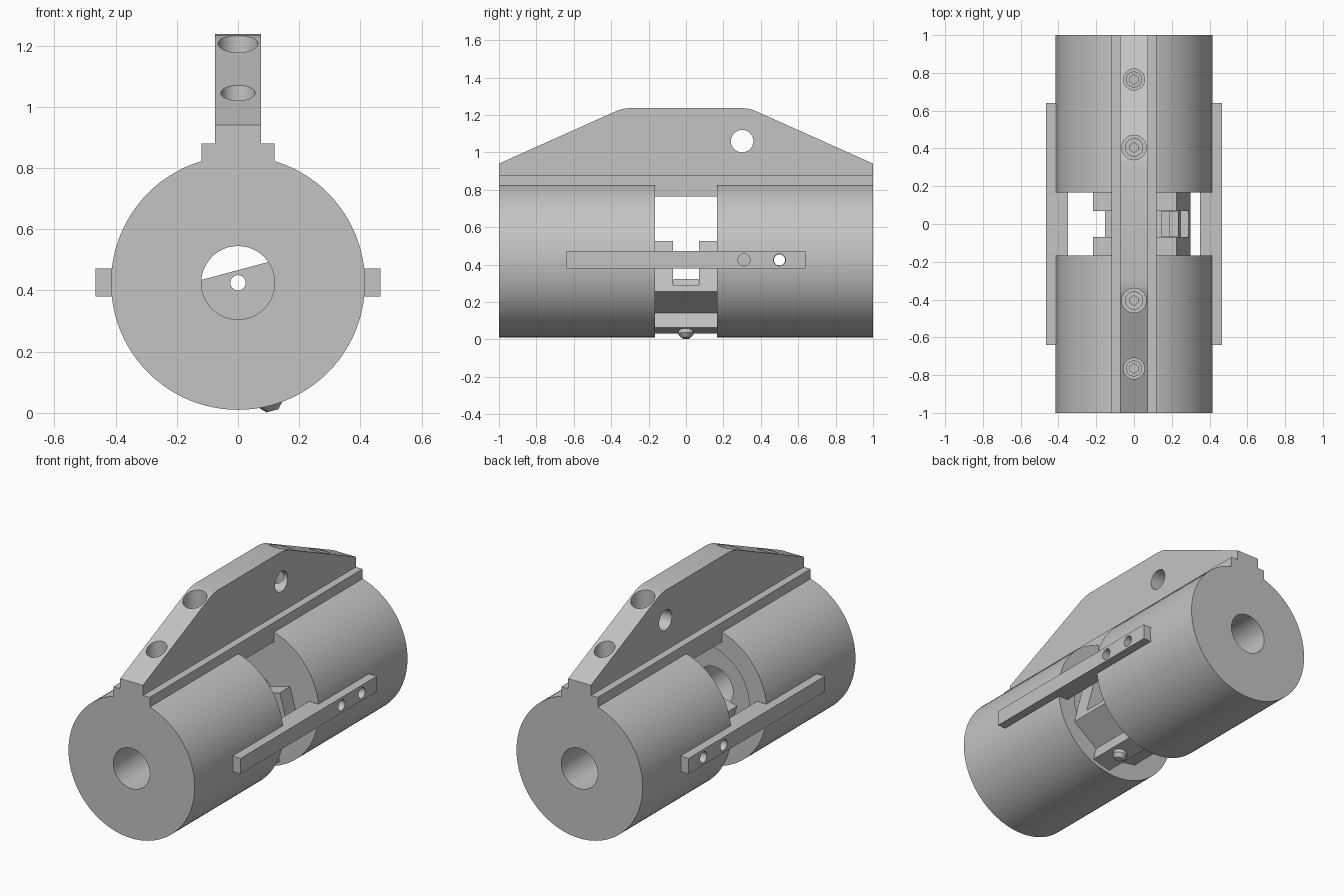
import bpy, bmesh, math
from mathutils import Matrix, Vector

cube = bpy.data.objects.get("Cube")
if cube:
    bpy.data.objects.remove(cube, do_unlink=True)

AXIS_Z = 0.425      # height of the body axis
RADIUS = 0.415
GAP = 0.167         # half width of the central gap
TILT = math.radians(-15)

grey = bpy.data.materials.new("machined_grey")
grey.use_nodes = True
COLOUR = (0.55, 0.55, 0.55, 1)
grey.diffuse_color = COLOUR
grey.node_tree.nodes["Principled BSDF"].inputs["Base Color"].default_value = COLOUR


def make(name, bm):
    bmesh.ops.recalc_face_normals(bm, faces=bm.faces)
    mesh = bpy.data.meshes.new(name)
    bm.to_mesh(mesh)
    bm.free()
    mesh.materials.append(grey)
    ob = bpy.data.objects.new(name, mesh)
    bpy.context.collection.objects.link(ob)
    return ob


def box(name, x0, x1, y0, y1, z0, z1):
    bm = bmesh.new()
    bmesh.ops.create_cube(bm, size=1)
    for v in bm.verts:
        v.co = Vector((x0 if v.co.x < 0 else x1, y0 if v.co.y < 0 else y1,
                       z0 if v.co.z < 0 else z1))
    return make(name, bm)


def rod(name, start, end, r1, r2=None, sides=48):
    """Cylinder or cone between two points."""
    start, end = Vector(start), Vector(end)
    way = end - start
    bm = bmesh.new()
    bmesh.ops.create_cone(bm, cap_ends=True, segments=sides, radius1=r1,
                          radius2=r1 if r2 is None else r2, depth=way.length)
    turn = way.to_track_quat('Z', 'Y').to_matrix().to_4x4()
    bm.transform(Matrix.Translation((start + end) / 2) @ turn)
    return make(name, bm)


def prism(name, points, depth):
    """Extrude a closed outline of 3D points along a vector."""
    bm = bmesh.new()
    face = bm.faces.new([bm.verts.new(p) for p in points])
    out = bmesh.ops.extrude_face_region(bm, geom=[face])
    moved = [g for g in out["geom"] if isinstance(g, bmesh.types.BMVert)]
    bmesh.ops.translate(bm, vec=depth, verts=moved)
    return make(name, bm)


def cut(ob, cutters):
    """Subtract the cutters, then remove them."""
    bpy.context.view_layer.objects.active = ob
    for c in cutters:
        mod = ob.modifiers.new("cut", 'BOOLEAN')
        mod.operation = 'DIFFERENCE'
        mod.solver = 'EXACT'
        mod.object = c
        bpy.ops.object.modifier_apply(modifier=mod.name)
        bpy.data.objects.remove(c, do_unlink=True)


def tilted(x, down, y=0):
    """Point in the tilted frame of the central block."""
    p = Matrix.Rotation(TILT, 3, 'Y') @ Vector((x, y, -down))
    return p + Vector((0, 0, AXIS_Z))


parts = []

# Two bored cylinder halves with recessed inner faces
for s, label in ((-1, "front"), (1, "back")):
    half = rod(label + "_cylinder", (0, s * GAP, AXIS_Z), (0, s, AXIS_Z), RADIUS, sides=96)
    cut(half, [
        rod("bore", (0, s * 0.1, AXIS_Z), (0, s * 1.1, AXIS_Z), 0.12),
        rod("recess", (0, s * 0.1, AXIS_Z), (0, s * 0.27, AXIS_Z), 0.30, sides=64),
        rod("cross_hole", (-0.6, s * 0.5, AXIS_Z), (0.6, s * 0.5, AXIS_Z), 0.03, sides=24),
    ])
    parts.append(half)

# Side bars with through and blind holes
for s, label in ((-1, "right"), (1, "left")):
    x0, x1 = sorted((s * 0.35, s * 0.465))
    bar = box(label + "_side_bar", x0, x1, -0.64, 0.64, 0.38, 0.472)
    holes = [rod("hole", (s * 0.3, y, AXIS_Z), (s * 0.5, y, AXIS_Z), 0.032, sides=24)
             for y in (-0.5, 0.5)]
    holes += [rod("blind", (s * 0.40, y, AXIS_Z), (s * 0.5, y, AXIS_Z), 0.032, sides=24)
              for y in (-0.31, 0.31)]
    cut(bar, holes)
    parts.append(bar)

# Mounting rail: wide base and tapered fin
base = box("rail_base", -0.12, 0.12, -1, 1, 0.765, 0.88)
edge = [(1, 0.87), (1, 0.94), (0.37, 1.222), (0.34, 1.232), (0.30, 1.237)]
outline = [(-0.075, y, z) for y, z in edge]
outline += [(-0.075, -y, z) for y, z in reversed(edge)]
fin = prism("rail_fin", outline, (0.15, 0, 0))
cutters = [rod("fin_hole", (-0.2, y, 1.06), (0.2, y, 1.06), 0.06) for y in (-0.3, 0.3)]
for s in (-1, 1):
    for y, r in ((0.405, 0.065), (0.765, 0.056)):
        cutters.append(rod("counterbore", (0, s * y, 0.92), (0, s * y, 1.4), r))
        screw = rod("rail_screw", (0, s * y, 0.88), (0, s * y, 0.965), r * 0.75, sides=32)
        cut(screw, [rod("socket", (0, s * y, 0.93), (0, s * y, 1), 0.025, sides=6)])
        parts.append(screw)
cut(fin, cutters)
parts += [base, fin]

# Central tilted block with chamfered underside, neck and cross slot
section = [(-0.215, -0.04), (0.245, -0.04), (0.245, 0.24), (0.06, 0.311),
           (0.06, 0.39), (-0.06, 0.39), (-0.06, 0.311), (-0.215, 0.24)]
block = prism("central_block", [tilted(x, d, -GAP - 0.003) for x, d in section],
              (0, 2 * GAP + 0.006, 0))
slot = [(-0.4, -0.2), (0.4, -0.2), (0.4, 0.205), (-0.4, 0.205)]
cut(block, [
    prism("slot", [tilted(x, d, -0.07) for x, d in slot], (0, 0.14, 0)),
    rod("pin_hole", (0, -0.5, AXIS_Z), (0, 0.5, AXIS_Z), 0.025, sides=24),
])
parts.append(block)

# Small stepped insert on the slot floor
for x0, x1, top in ((0.10, 0.15, 0.18), (0.15, 0.20, 0.16)):
    steps = [(x0, top), (x1, top), (x1, 0.21), (x0, 0.21)]
    parts.append(prism("slot_insert", [tilted(x, d, -0.066) for x, d in steps],
                       (0, 0.132, 0)))

# Screw under the block
parts.append(rod("lower_screw", tilted(0, 0.38), tilted(0, 0.412), 0.04, sides=32))
parts.append(rod("lower_screw_head", tilted(0, 0.412), tilted(0, 0.433), 0.04, 0.02, sides=32))

# Smooth the round surfaces, keep edges sharp
bpy.ops.object.select_all(action='DESELECT')
for ob in parts:
    ob.select_set(True)
bpy.context.view_layer.objects.active = parts[0]
bpy.ops.object.shade_smooth_by_angle(angle=math.radians(30))
